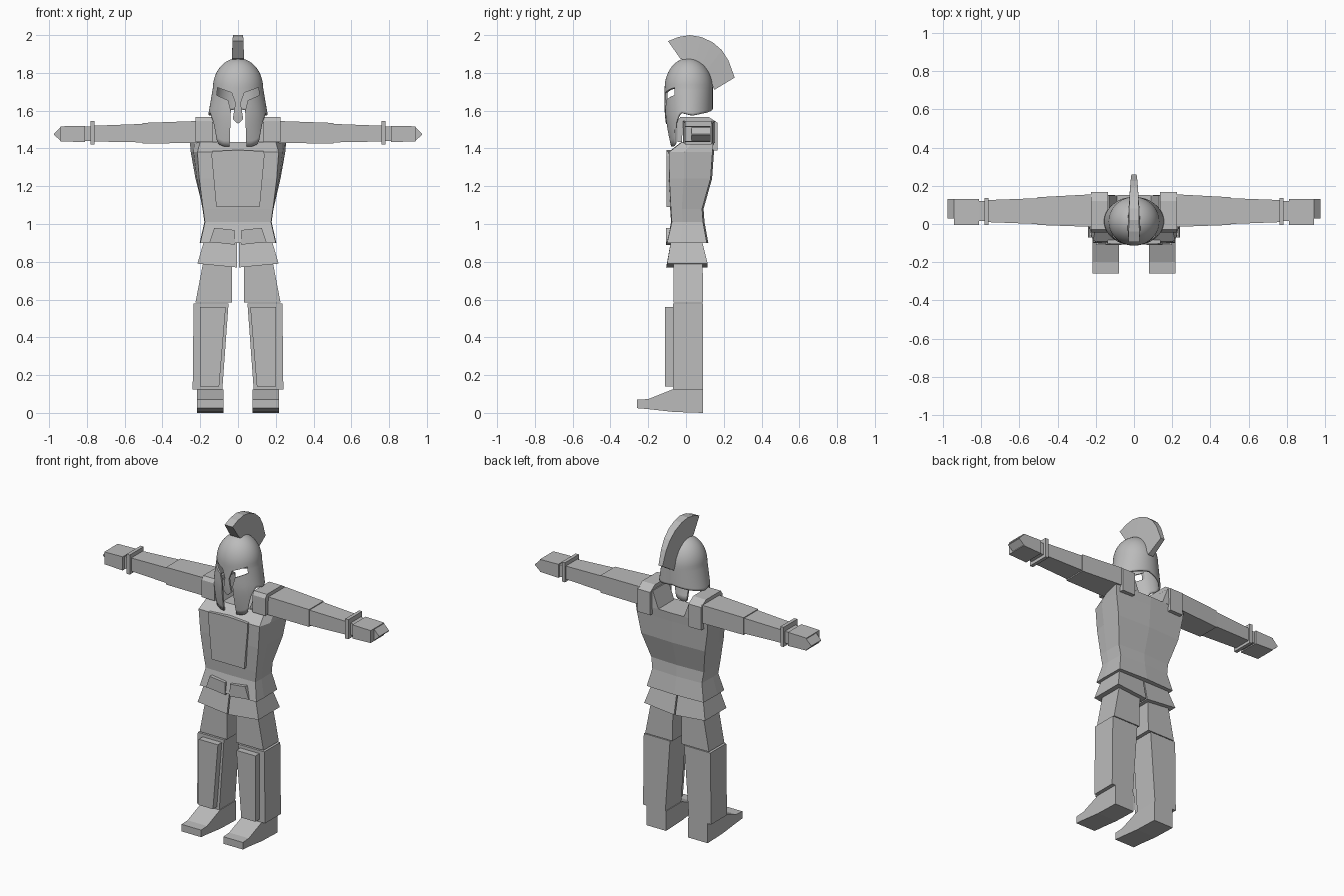
import bpy, bmesh, math
from mathutils import Vector

if "Cube" in bpy.data.objects:
    bpy.data.objects.remove(bpy.data.objects["Cube"])

grey = bpy.data.materials.new("plain_grey")
grey.diffuse_color = (0.5, 0.5, 0.5, 1)
grey.use_nodes = True
grey.node_tree.nodes["Principled BSDF"].inputs["Base Color"].default_value = grey.diffuse_color


def finish(name, bm, mirror=False):
    bmesh.ops.recalc_face_normals(bm, faces=bm.faces)
    me = bpy.data.meshes.new(name)
    bm.to_mesh(me)
    bm.free()
    me.materials.append(grey)
    ob = bpy.data.objects.new(name, me)
    bpy.context.collection.objects.link(ob)
    if mirror:
        ob.modifiers.new("mirror", 'MIRROR')
    return ob


def loft(name, rings, mirror=False):
    """Skin a row of equal rings and cap both ends."""
    bm = bmesh.new()
    vs = [[bm.verts.new(p) for p in r] for r in rings]
    n = len(vs[0])
    for a, b in zip(vs, vs[1:]):
        for i in range(n):
            j = (i + 1) % n
            bm.faces.new((a[i], a[j], b[j], b[i]))
    bm.faces.new(vs[0])
    bm.faces.new(vs[-1])
    return finish(name, bm, mirror)


def level(z, x0, x1, y0, y1):
    return [(x0, y0, z), (x1, y0, z), (x1, y1, z), (x0, y1, z)]


def across(x, y0, y1, z0, z1):
    return [(x, y0, z0), (x, y1, z0), (x, y1, z1), (x, y0, z1)]


def side_profile(name, pts, x0, x1, mirror=False):
    return loft(name, [[(x, y, z) for y, z in pts] for x in (x0, x1)], mirror)


def front_profile(name, pts, y0, y1, mirror=False):
    return loft(name, [[(x, y, z) for x, z in pts] for y in (y0, y1)], mirror)


# Torso: front half-width, back half-width, front y, back y, height
torso = []
for f, b, y0, y1, z in [(.20, .20, -.10, .11, .90), (.175, .175, -.075, .09, 1.01),
                        (.185, .185, -.08, .085, 1.08), (.205, .225, -.088, .13, 1.24),
                        (.215, .25, -.09, .14, 1.38), (.20, .255, -.02, .145, 1.435)]:
    ym = y0 + (y1 - y0) * .35
    torso.append([(-f, y0, z), (0, y0 - .004, z), (f, y0, z), ((f + b) / 2 + .003, ym, z),
                  (b, y1, z), (0, y1 + .008, z), (-b, y1, z), (-(f + b) / 2 - .003, ym, z)])
loft("torso", torso)

# Chest plate and two belly plates
front_profile("chest_plate", [(-.115, 1.09), (.115, 1.09), (.14, 1.36), (.138, 1.385),
                              (0, 1.392), (-.138, 1.385), (-.14, 1.36)], -.102, -.06)
front_profile("belly_plate", [(.015, .89), (.15, .905), (.125, .98), (.018, .968)],
              -.107, -.06, True)

# Split skirt
loft("skirt", [[(.004, -.08, .91), (.18, -.08, .91), (.18, .085, .91), (.004, .085, .91)],
               [(.004, -.105, .77), (.215, -.10, .79), (.215, .115, .79), (.004, .115, .77)]], True)

# Legs
loft("thigh", [level(.585, .033, .225, -.065, .09), level(.82, .03, .18, -.065, .088)], True)
loft("shin", [level(.125, .083, .24, -.07, .09), level(.58, .05, .235, -.07, .09)], True)
front_profile("shin_guard", [(.10, .14), (.20, .14), (.20, .56), (.065, .56)], -.11, -.065, True)
side_profile("foot", [(.09, 0), (-.065, .005), (-.20, .02), (-.26, .025), (-.26, .07),
                      (-.20, .073), (-.07, .125), (.09, .125)], .078, .216, True)

# Arms
loft("upper_arm", [[(.09, -.01, 1.435), (.09, .15, 1.435), (.13, .15, 1.54), (.13, -.01, 1.54)],
                   across(.22, -.015, .155, 1.43, 1.545),
                   across(.505, -.005, .14, 1.425, 1.535)], True)
loft("forearm", [across(.50, 0, .135, 1.432, 1.53), across(.77, .01, .125, 1.437, 1.52)], True)
loft("wristband", [across(.76, -.005, .135, 1.42, 1.545), across(.782, -.005, .135, 1.42, 1.545)], True)
loft("wrist", [across(.77, .015, .12, 1.44, 1.515), across(.82, .015, .12, 1.44, 1.515)], True)
loft("hand", [across(.81, -.005, .13, 1.433, 1.52), across(.94, -.005, .13, 1.438, 1.517)], True)
loft("fingertips", [across(.935, .03, .13, 1.438, 1.517), across(.975, .03, .13, 1.472, 1.476)], True)

# Shoulder guard draped over the arm
side_profile("shoulder_guard", [(-.045, 1.435), (-.045, 1.545), (-.03, 1.567), (.12, 1.567),
                                (.168, 1.535), (.168, 1.39), (.14, 1.39), (.14, 1.52),
                                (.12, 1.542), (-.015, 1.542), (-.022, 1.435)], .135, .225, True)

# Helmet: a dome with flared skirt, long cheek guards in front
COLS, ROWS, TOP = 64, 24, 1.878


def rim_height(a):
    a = abs(math.degrees(a))
    pts = [(0, 1.41), (28, 1.41), (44, 1.425), (54, 1.53), (70, 1.59), (100, 1.575), (140, 1.59), (180, 1.61)]
    for (a0, h0), (a1, h1) in zip(pts, pts[1:]):
        if a <= a1:
            return h0 + (h1 - h0) * (a - a0) / (a1 - a0)
    return pts[-1][1]


def shell_point(a, z):
    rx, yf, yb, cy = .133, -.113, .142, .012
    if z > 1.72:
        k = math.sqrt(max(0, 1 - ((z - 1.72) / (TOP - 1.72)) ** 2))
    else:
        k = 1
        rx += .024 * min(1, (1.72 - z) / .14)
        yf += .03 * max(0, (1.60 - z) / .19) ** 1.5
    ry = (cy - yf) if abs(a) < math.pi / 2 else (yb - cy)
    return Vector((rx * k * math.sin(a), cy - ry * k * math.cos(a), z))


bm = bmesh.new()
grid = []
for c in range(COLS):
    a = -math.pi + 2 * math.pi * c / COLS
    col = []
    for r in range(ROWS):
        if r <= 10:
            z = rim_height(a) + (1.72 - rim_height(a)) * r / 10
        else:
            z = 1.72 + (TOP - 1.72) * math.sin(math.pi / 2 * (r - 10) / (ROWS - 10))
        col.append(bm.verts.new(shell_point(a, z)))
    grid.append(col)
apex = bm.verts.new((0, .012, TOP))
for a, b in zip(grid, grid[1:] + grid[:1]):
    for r in range(ROWS - 1):
        bm.faces.new((a[r], b[r], b[r + 1], a[r + 1]))
    bm.faces.new((a[-1], b[-1], apex))
helmet = finish("helmet", bm)
solid = helmet.modifiers.new("thickness", 'SOLIDIFY')
solid.thickness = .012
solid.offset = -1

# Cutter: eye slots joined to the mouth slot, leaving the nose guard
half = [(0, 1.53), (.028, 1.555), (.014, 1.64), (.034, 1.695), (.108, 1.722),
        (.113, 1.682), (.052, 1.655), (.038, 1.60), (.046, 1.36)]
slot = half + [(-x, z) for x, z in reversed(half[1:])]
cutter = front_profile("face_slot_cutter", slot, -.3, 0)
cutter.hide_render = True
cutter.hide_viewport = True
cut = helmet.modifiers.new("face_slot", 'BOOLEAN')
cut.operation = 'DIFFERENCE'
cut.solver = 'EXACT'
cut.object = cutter

bpy.context.view_layer.objects.active = helmet
helmet.select_set(True)
bpy.ops.object.shade_smooth_by_angle(angle=math.radians(35))

# Crest: fan that arches from brow to nape and narrows toward the back
outer = [(-.095, 1.968), (-.04, 1.99), (.02, 2.0), (.08, 1.99), (.14, 1.963),
         (.19, 1.92), (.225, 1.865), (.258, 1.775)]
inner = [(-.03, 1.875), (-.005, 1.868), (.02, 1.862), (.045, 1.855), (.08, 1.84),
         (.105, 1.81), (.125, 1.77), (.15, 1.71)]
rings = []
for i, ((yo, zo), (yi, zi)) in enumerate(zip(outer, inner)):
    w = .028 - .014 * (i / 7) ** 2
    rings.append([(-w, yo, zo), (w, yo, zo), (w + .005, yi, zi), (-w - .005, yi, zi)])
loft("crest", rings)
